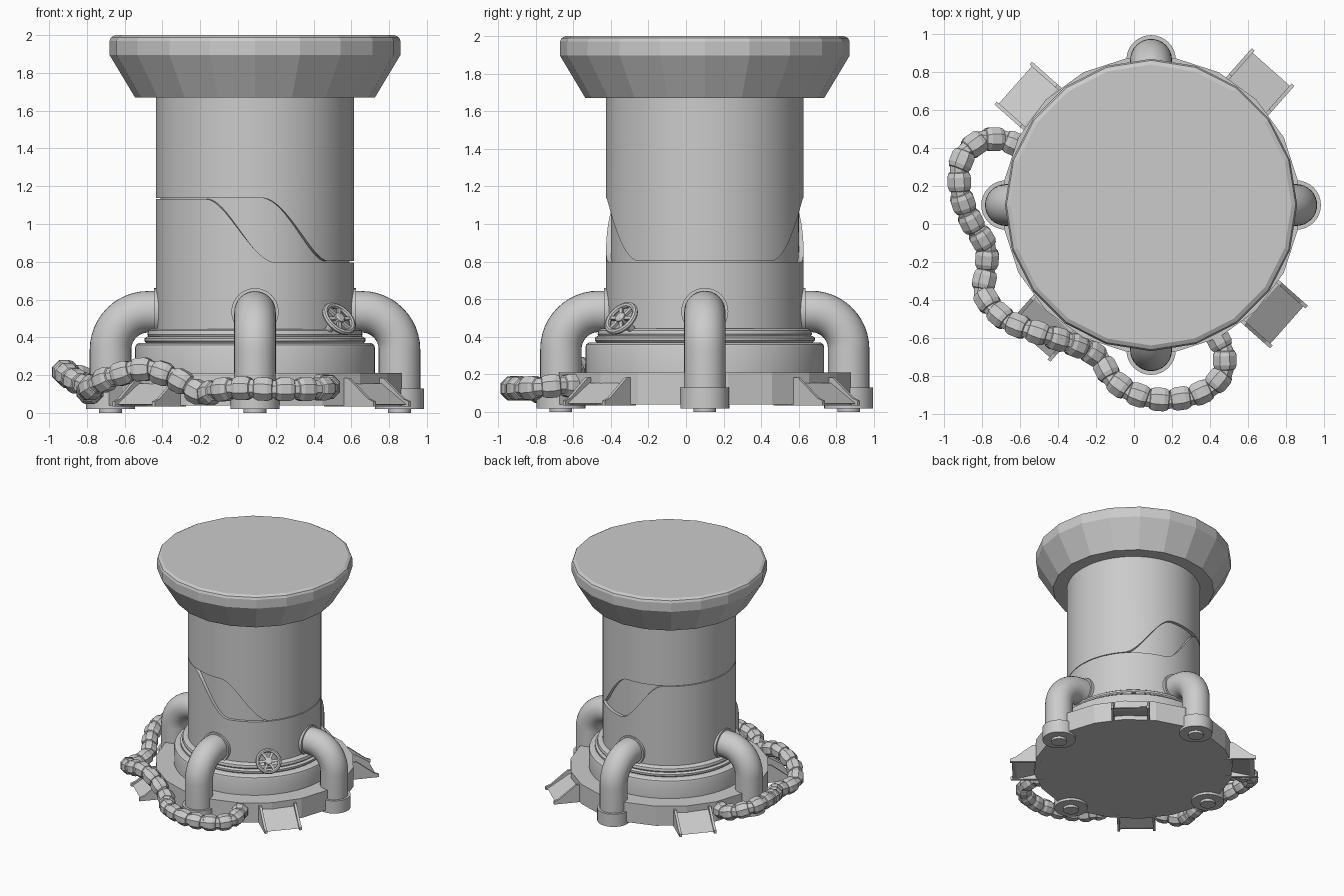
import bpy, bmesh
from math import sin, cos, pi, radians, tau
from mathutils import Vector, Matrix

if "Cube" in bpy.data.objects:
    bpy.data.objects.remove(bpy.data.objects["Cube"])

C = Vector((0.09, 0.10, 0))      # tower axis
UP = Vector((0, 0, 1))


def finish(name, bm, smooth=False):
    bmesh.ops.recalc_face_normals(bm, faces=bm.faces)
    me = bpy.data.meshes.new(name)
    bm.to_mesh(me)
    bm.free()
    ob = bpy.data.objects.new(name, me)
    bpy.context.collection.objects.link(ob)
    if smooth:
        bpy.ops.object.select_all(action='DESELECT')
        ob.select_set(True)
        bpy.context.view_layer.objects.active = ob
        bpy.ops.object.shade_smooth_by_angle(angle=radians(35))
    return ob


def skin(bm, rings, closed=False):
    """Bridge equal-length vertex rings; cap the ends or close the loop."""
    vs = [[bm.verts.new(p) for p in r] for r in rings]
    n = len(vs[0])
    pairs = list(zip(vs, vs[1:])) + ([(vs[-1], vs[0])] if closed else [])
    for a, b in pairs:
        for i in range(n):
            j = (i + 1) % n
            bm.faces.new((a[i], a[j], b[j], b[i]))
    if not closed:
        bm.faces.new(vs[0])
        bm.faces.new(vs[-1])


def circle(pos, tangent, side, r, n, phase=0.0):
    side = side.normalized()
    other = tangent.cross(side).normalized()
    return [pos + (side * cos(tau * i / n + phase) + other * sin(tau * i / n + phase)) * r
            for i in range(n)]


def lathe(name, profile, n, smooth, phase=0.0):
    bm = bmesh.new()
    skin(bm, [circle(C + UP * z, UP, Vector((1, 0, 0)), r, n, phase) for r, z in profile])
    return finish(name, bm, smooth)


def extrude_profile(bm, profile, w0, w1, angle):
    """Side profile (distance, z) extruded across the radial direction."""
    d = Vector((cos(angle), sin(angle), 0))
    t = UP.cross(d)
    skin(bm, [[C + d * x + UP * z + t * w for x, z in profile] for w in (w0, w1)])


# Low-poly base plate and flared cap
lathe("base_plate", [(0.785, 0.04), (0.785, 0.21)], 20, False, pi / 20)
lathe("cap", [(0.635, 1.67), (0.77, 1.895), (0.77, 1.97), (0.762, 1.988), (0.74, 2.0)], 20, False)

# Stepped foot and core of the column
lathe("foot", [(0.635, 0.2), (0.635, 0.345), (0.63, 0.36), (0.615, 0.37),
               (0.575, 0.37), (0.585, 0.38), (0.585, 0.395), (0.57, 0.405),
               (0.565, 0.405), (0.57, 0.415), (0.565, 0.435), (0.55, 0.445), (0.5, 0.445)], 64, True)
lathe("column_core", [(0.5, 0.4), (0.5, 1.69)], 96, True)


# Two sleeves with S-shaped edges leaving recessed windows front and back
def wave(a, start, end):
    a = abs((a + pi) % tau - pi)
    t = min(1, max(0, (a - radians(start)) / radians(end - start)))
    return 0.8 + 0.335 * t * t * (3 - 2 * t)


def sleeve(name, low, high, n=144):
    bm = bmesh.new()
    rings = []
    for i in range(n):
        a = tau * i / n
        d = Vector((cos(a), sin(a), 0))
        rings.append([C + d * r + UP * z for r, z in
                      ((0.48, low(a)), (0.525, low(a)), (0.525, high(a)), (0.48, high(a)))])
    skin(bm, rings, closed=True)
    return finish(name, bm, True)


sleeve("upper_sleeve", lambda a: wave(a, 42, 86) + 0.003, lambda a: 1.69)
sleeve("lower_sleeve", lambda a: 0.42, lambda a: wave(a, 78, 120) - 0.003)

# Four elbow pipes with wall flange and foot collar
for k, label in enumerate(("right", "back", "left", "front")):
    d = Vector((cos(k * pi / 2), sin(k * pi / 2), 0))
    side = UP.cross(d)
    st = [(0.45, 0.535, 0, 0.125), (0.535, 0.535, 0, 0.125), (0.535, 0.535, 0, 0.11)]
    for i in range(13):
        a = pi / 2 * i / 12
        st.append((0.565 + 0.2 * sin(a), 0.335 + 0.2 * cos(a), a, 0.11))
    st += [(0.765, z, pi / 2, r) for z, r in
           ((0.13, 0.11), (0.13, 0.13), (0.02, 0.13), (0.02, 0.06), (0, 0.06))]
    bm = bmesh.new()
    skin(bm, [circle(C + d * x + UP * z, d * cos(a) - UP * sin(a), side, r, 32)
              for x, z, a, r in st])
    finish("pipe_" + label, bm, True)

# Four ramps with side rails
for k in range(4):
    ang = radians(48.5 + 90 * k)
    bm = bmesh.new()
    extrude_profile(bm, [(0.72, 0.155), (0.78, 0.155), (0.955, 0.045), (0.92, 0.04), (0.72, 0.09)],
                    -0.13, 0.13, ang)
    for w in (-0.15, 0.13):
        extrude_profile(bm, [(0.72, 0.185), (0.79, 0.185), (0.93, 0.075), (0.97, 0.06),
                             (0.97, 0.035), (0.72, 0.035)], w, w + 0.02, ang)
    finish("ramp_%d" % (k + 1), bm)

# Valve wheel: rim, spokes, hub and stem, built along local z
bm = bmesh.new()
rim = []
for i in range(24):
    a = tau * i / 24
    d = Vector((cos(a), sin(a), 0))
    rim.append(circle(d * 0.088, UP.cross(d), UP, 0.016, 8))
skin(bm, rim, closed=True)
for i in range(6):
    a = tau * i / 6
    m = Matrix.Rotation(a, 4, 'Z') @ Matrix.Translation((0.045, 0, 0)) @ Matrix.Diagonal((0.085, 0.02, 0.015, 1))
    bmesh.ops.create_cube(bm, size=1, matrix=m)
skin(bm, [circle(UP * z, UP, Vector((1, 0, 0)), r, 16)
          for z, r in ((-0.17, 0.02), (-0.02, 0.02), (-0.02, 0.03), (0.015, 0.03), (0.022, 0.02))])
wheel = finish("valve_wheel", bm, True)
out = Vector((1, -1, 0)).normalized()
wheel.location = C + out * 0.628 + UP * 0.498
wheel.rotation_euler = (out + UP * 0.75).to_track_quat('Z', 'Y').to_euler()

# Segmented hose running around the foot and over one ramp
path = [Vector(p) for p in (
    (-0.58, 0.40, 0.13), (-0.70, 0.445, 0.14), (-0.82, 0.43, 0.18), (-0.91, 0.33, 0.215),
    (-0.915, 0.17, 0.21), (-0.86, 0.02, 0.17), (-0.78, -0.12, 0.13), (-0.78, -0.25, 0.11),
    (-0.79, -0.37, 0.125), (-0.68, -0.50, 0.185), (-0.50, -0.575, 0.23), (-0.33, -0.63, 0.18),
    (-0.19, -0.70, 0.10), (-0.11, -0.82, 0.12), (0.02, -0.90, 0.13), (0.18, -0.925, 0.125),
    (0.35, -0.89, 0.125), (0.46, -0.80, 0.13), (0.475, -0.68, 0.14), (0.42, -0.56, 0.14))]
pts = []
ext = [path[0] * 2 - path[1]] + path + [path[-1] * 2 - path[-2]]
for p0, p1, p2, p3 in zip(ext, ext[1:], ext[2:], ext[3:]):
    for i in range(20):
        t = i / 20
        pts.append(0.5 * (2 * p1 + (p2 - p0) * t + (2 * p0 - 5 * p1 + 4 * p2 - p3) * t * t
                          + (3 * p1 - p0 - 3 * p2 + p3) * t ** 3))
pts.append(path[-1])
dist = [0.0]
for a, b in zip(pts, pts[1:]):
    dist.append(dist[-1] + (b - a).length)


def along(s):
    s = min(max(s, 0), dist[-1] - 1e-5)
    i = next(k for k in range(len(dist) - 1) if dist[k + 1] > s)
    return pts[i].lerp(pts[i + 1], (s - dist[i]) / (dist[i + 1] - dist[i]))


beads = round(dist[-1] / 0.112)
step = dist[-1] / beads
bm = bmesh.new()
rings = []
for b in range(beads):
    mid = along((b + 0.5) * step)
    tan = (along((b + 0.7) * step) - along((b + 0.3) * step)).normalized()
    side = tan.cross(UP).normalized()
    for t, r in ((-0.45, 0.05), (-0.42, 0.057), (-0.22, 0.067), (0.22, 0.067), (0.42, 0.057), (0.45, 0.05)):
        rings.append(circle(mid + tan * t * step, tan, side, r, 8, pi / 8))
skin(bm, rings)
finish("segmented_hose", bm)
